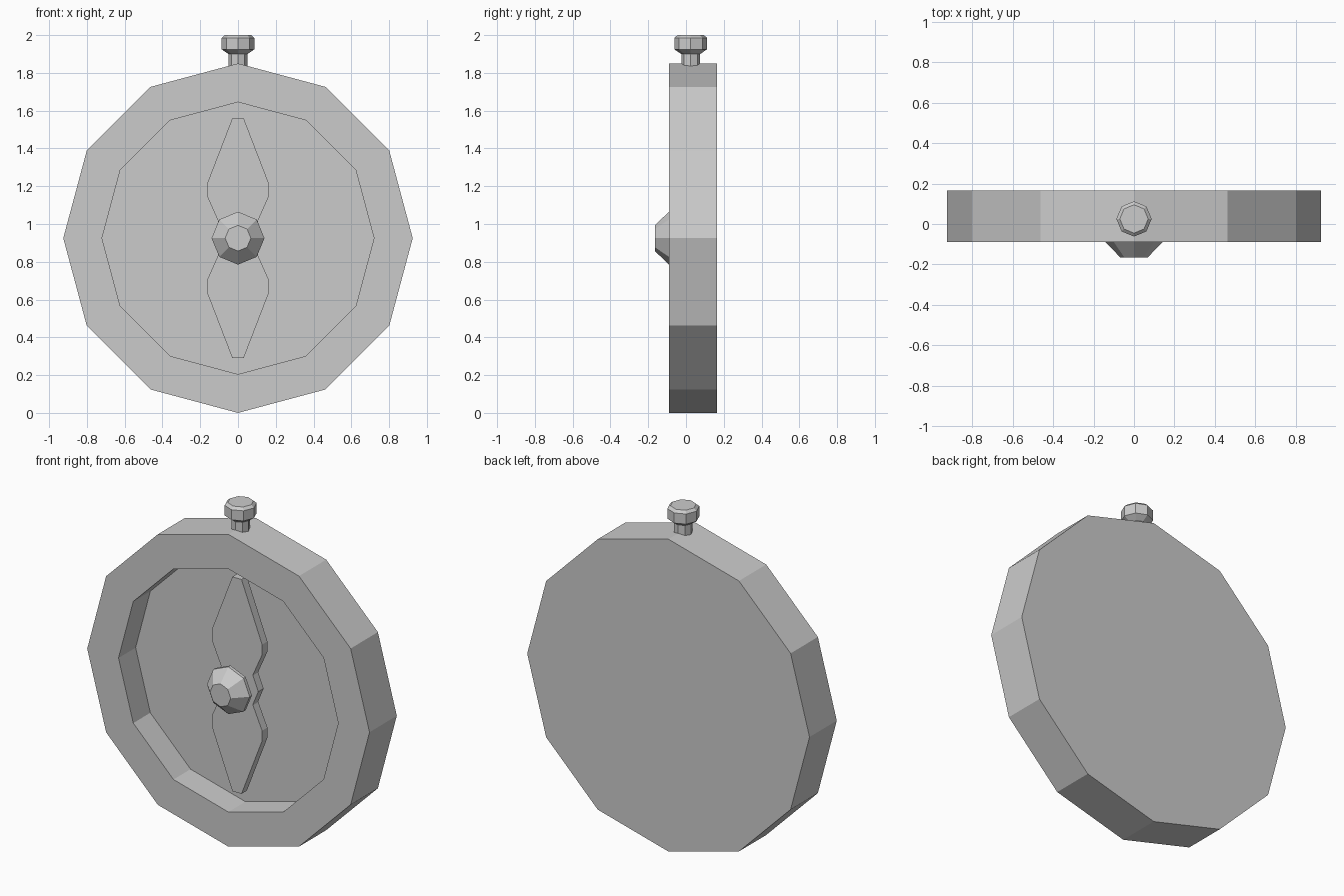
import bpy
import bmesh
from math import cos, sin, tau
from mathutils import Vector

if "Cube" in bpy.data.objects:
    bpy.data.objects.remove(bpy.data.objects["Cube"])

CENTRE_Z = 0.925

grey = bpy.data.materials.new("light_grey")
grey.use_nodes = True
colour = (0.6, 0.6, 0.6, 1)
grey.diffuse_color = colour
grey.node_tree.nodes["Principled BSDF"].inputs["Base Color"].default_value = colour


def finish(name, bm):
    bmesh.ops.recalc_face_normals(bm, faces=bm.faces)
    mesh = bpy.data.meshes.new(name)
    bm.to_mesh(mesh)
    bm.free()
    mesh.materials.append(grey)
    obj = bpy.data.objects.new(name, mesh)
    bpy.context.collection.objects.link(obj)
    return obj


def turned(name, profile, sides, place):
    """Skin rings of (radius, height) and cap both ends; place() sets the axis."""
    bm = bmesh.new()
    rings = []
    for r, h in profile:
        angles = [tau * i / sides for i in range(sides)]
        rings.append([bm.verts.new(place(r * sin(a), r * cos(a), h)) for a in angles])
    for lower, upper in zip(rings, rings[1:]):
        for i in range(sides):
            j = (i + 1) % sides
            bm.faces.new((lower[i], lower[j], upper[j], upper[i]))
    bm.faces.new(rings[0])
    bm.faces.new(rings[-1])
    return finish(name, bm)


def facing_front(u, v, h):
    return Vector((u, h, CENTRE_Z + v))


def upright(u, v, h):
    return Vector((u, 0.025 + v, h))


# Case with a rim and a recessed dial
turned("case", [(0.925, 0.165), (0.925, -0.09), (0.72, -0.09), (0.72, 0.07)],
       12, facing_front)

# Two needle blades, mirrored about the pivot
blade = [(0.10, 0.05), (0.105, 0.09), (0.165, 0.225), (0.165, 0.285), (0.03, 0.635)]
outline = blade + [(-x, z) for x, z in reversed(blade)]
for name, sign in (("upper_needle", 1), ("lower_needle", -1)):
    bm = bmesh.new()
    front = [bm.verts.new(facing_front(x, sign * z, -0.01)) for x, z in outline]
    face = bm.faces.new(front)
    result = bmesh.ops.extrude_face_region(bm, geom=[face], use_keep_orig=True)
    moved = [g for g in result["geom"] if isinstance(g, bmesh.types.BMVert)]
    bmesh.ops.translate(bm, verts=moved, vec=(0, 0.05, 0))
    finish(name, bm)

# Pivot: boss between the blades and faceted cap in front
turned("needle_boss", [(0.14, 0.04), (0.14, -0.01)], 8, facing_front)
turned("pivot_cap", [(0.06, 0.07), (0.07, -0.01), (0.14, -0.07), (0.14, -0.09),
                     (0.068, -0.165)], 8, facing_front)

# Crown knob on top
turned("crown", [(0.05, 1.83), (0.05, 1.9), (0.087, 1.925), (0.087, 1.985),
                 (0.07, 2.0)], 8, upright)
